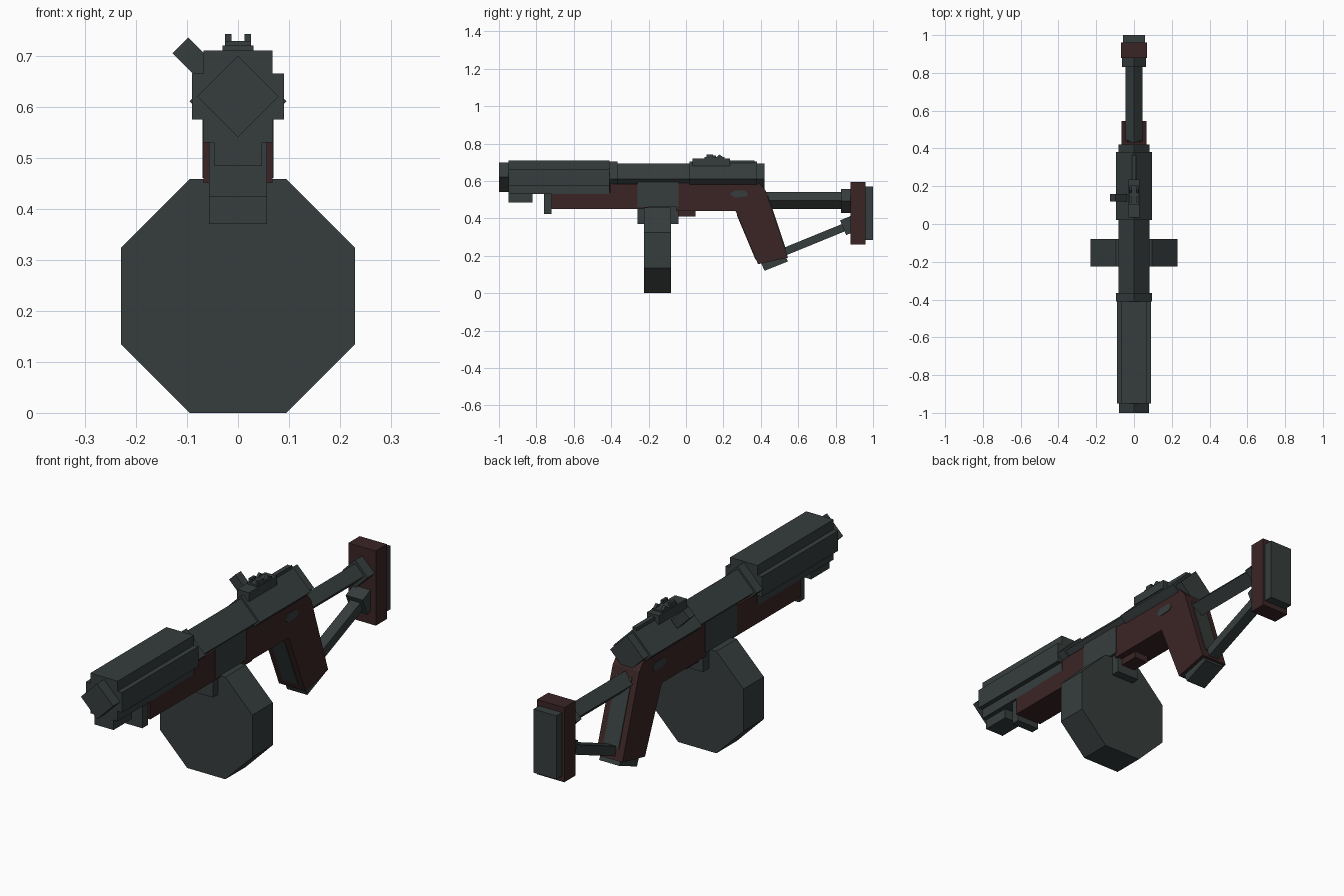
import bpy, bmesh, math
from mathutils import Vector, Matrix

if "Cube" in bpy.data.objects:
    bpy.data.objects.remove(bpy.data.objects["Cube"], do_unlink=True)


def material(name, rgb):
    m = bpy.data.materials.new(name)
    m.use_nodes = True
    col = (*rgb, 1)
    m.diffuse_color = col
    m.node_tree.nodes["Principled BSDF"].inputs["Base Color"].default_value = col
    return m


STEEL = material("gunmetal grey", (0.037, 0.047, 0.046))
WOOD = material("dark red wood", (0.044, 0.018, 0.019))


def finish(name, bm, mat):
    bmesh.ops.recalc_face_normals(bm, faces=bm.faces)
    me = bpy.data.meshes.new(name)
    bm.to_mesh(me)
    bm.free()
    me.materials.append(mat)
    ob = bpy.data.objects.new(name, me)
    bpy.context.collection.objects.link(ob)
    return ob


def extrude(name, points, offset, mat):
    """Extrude a flat outline of 3D points by an offset."""
    bm = bmesh.new()
    face = bm.faces.new([bm.verts.new(p) for p in points])
    out = bmesh.ops.extrude_face_region(bm, geom=[face])
    moved = [v for v in out["geom"] if isinstance(v, bmesh.types.BMVert)]
    bmesh.ops.translate(bm, verts=moved, vec=offset)
    return finish(name, bm, mat)


def box(name, x, y, z, mat):
    """Box from (min, max) pairs; a single x number means symmetric."""
    x = x if isinstance(x, tuple) else (-x, x)
    pts = [(x[0], y[0], z[0]), (x[1], y[0], z[0]), (x[1], y[0], z[1]), (x[0], y[0], z[1])]
    return extrude(name, pts, (0, y[1] - y[0], 0), mat)


def bar(name, sides, radius, z, y, mat, turn=0.0):
    """Regular prism running along y."""
    ang = [turn + 2 * math.pi * i / sides for i in range(sides)]
    pts = [(radius * math.cos(a), y[0], z + radius * math.sin(a)) for a in ang]
    return extrude(name, pts, (0, y[1] - y[0], 0), mat)


def side_profile(name, yz, half, mat):
    return extrude(name, [(-half, y, z) for y, z in yz], (2 * half, 0, 0), mat)


def strut(name, a, b, half, thick, mat):
    """Box between two (y, z) points."""
    a, b = Vector(a), Vector(b)
    n = (b - a).normalized().orthogonal() * thick / 2
    return side_profile(name, [a + n, b + n, b - n, a - n], half, mat)


# Barrel and stepped shroud
bar("muzzle", 4, 0.08, 0.62, (-1, -0.9), STEEL)
box("shroud_core", 0.068, (-0.95, -0.41), (0.53, 0.71), STEEL)
box("shroud_sides", 0.09, (-0.95, -0.41), (0.575, 0.665), STEEL)
box("front_lug", 0.047, (-0.95, -0.82), (0.485, 0.54), STEEL)
box("front_post", 0.057, (-0.76, -0.72), (0.423, 0.54), STEEL)

# Receiver
bar("barrel_collar", 4, 0.095, 0.61, (-0.41, -0.365), STEEL)
bar("receiver_tube", 4, 0.083, 0.61, (-0.38, 0.42), STEEL)
bar("receiver_sleeve", 4, 0.095, 0.61, (0.02, 0.38), STEEL)

# Rail and sights
box("sight_rail", 0.03, (0.035, 0.235), (0.68, 0.72), STEEL)
box("rail_tail", 0.01, (0.235, 0.365), (0.68, 0.71), STEEL)
box("sight_base", 0.025, (0.1, 0.205), (0.715, 0.728), STEEL)
for side, s in (("left", 1), ("right", -1)):
    x = tuple(sorted((0.013 * s, 0.025 * s)))
    box(side + "_front_sight_prong", x, (0.11, 0.145), (0.72, 0.742), STEEL)
    side_profile_pts = [(0.16, 0.725), (0.18, 0.742), (0.2, 0.725)]
    extrude(side + "_rear_sight_prong", [(x[0], y, z) for y, z in side_profile_pts],
            (x[1] - x[0], 0, 0), STEEL)

# Cocking handle, angled up and out on the right
handle = box("cocking_handle", 0.0425, (-0.02, 0.02), (-0.0215, 0.0215), STEEL)
handle.data.transform(Matrix.Translation((-0.083, 0.14, 0.69)) @ Matrix.Rotation(math.pi / 4, 4, 'Y'))

# Foregrip and lower frame
side_profile("foregrip", [(-0.72, 0.45), (-0.2, 0.45), (-0.2, 0.585), (-0.405, 0.585),
                          (-0.405, 0.535), (-0.72, 0.535)], 0.068, WOOD)
box("trigger_block", 0.035, (-0.04, 0.05), (0.41, 0.46), WOOD)
side_profile("frame_and_grip", [(-0.05, 0.44), (0.265, 0.44), (0.385, 0.155), (0.545, 0.19),
                                (0.425, 0.55), (0.39, 0.59), (-0.05, 0.59)], 0.066, WOOD)

# Grip inlays and cap
strut("grip_front_strip", (0.275, 0.42), (0.375, 0.182), 0.038, 0.008, STEEL)
strut("grip_back_strip", (0.435, 0.52), (0.53, 0.235), 0.038, 0.008, STEEL)
side_profile("grip_cap", [(0.402, 0.16), (0.42, 0.12), (0.545, 0.17), (0.53, 0.2)], 0.05, STEEL)
side_profile("grip_side_inlays", [(0.235, 0.53), (0.26, 0.55), (0.315, 0.55), (0.333, 0.53),
                                  (0.32, 0.515), (0.26, 0.512)], 0.069, STEEL)

# Magazine well and drum
box("magazine_housing", 0.07, (-0.26, -0.04), (0.46, 0.595), STEEL)
box("magazine_well", 0.057, (-0.26, -0.04), (0.37, 0.47), STEEL)
bar("drum_magazine", 8, 0.229 / math.cos(math.pi / 8), 0.229, (-0.225, -0.08), STEEL, math.pi / 8)

# Stock
bar("stock_tube", 4, 0.045, 0.495, (0.38, 0.88), STEEL)
bar("stock_collar", 4, 0.063, 0.493, (0.83, 0.89), STEEL)
box("butt_plate", 0.068, (0.88, 0.96), (0.26, 0.595), WOOD)
box("butt_pad", 0.057, (0.96, 1.0), (0.285, 0.57), STEEL)
strut("lower_strut", (0.51, 0.215), (0.89, 0.37), 0.025, 0.042, STEEL)
strut("lower_strut_collar", (0.84, 0.35), (0.9, 0.375), 0.042, 0.085, STEEL)
